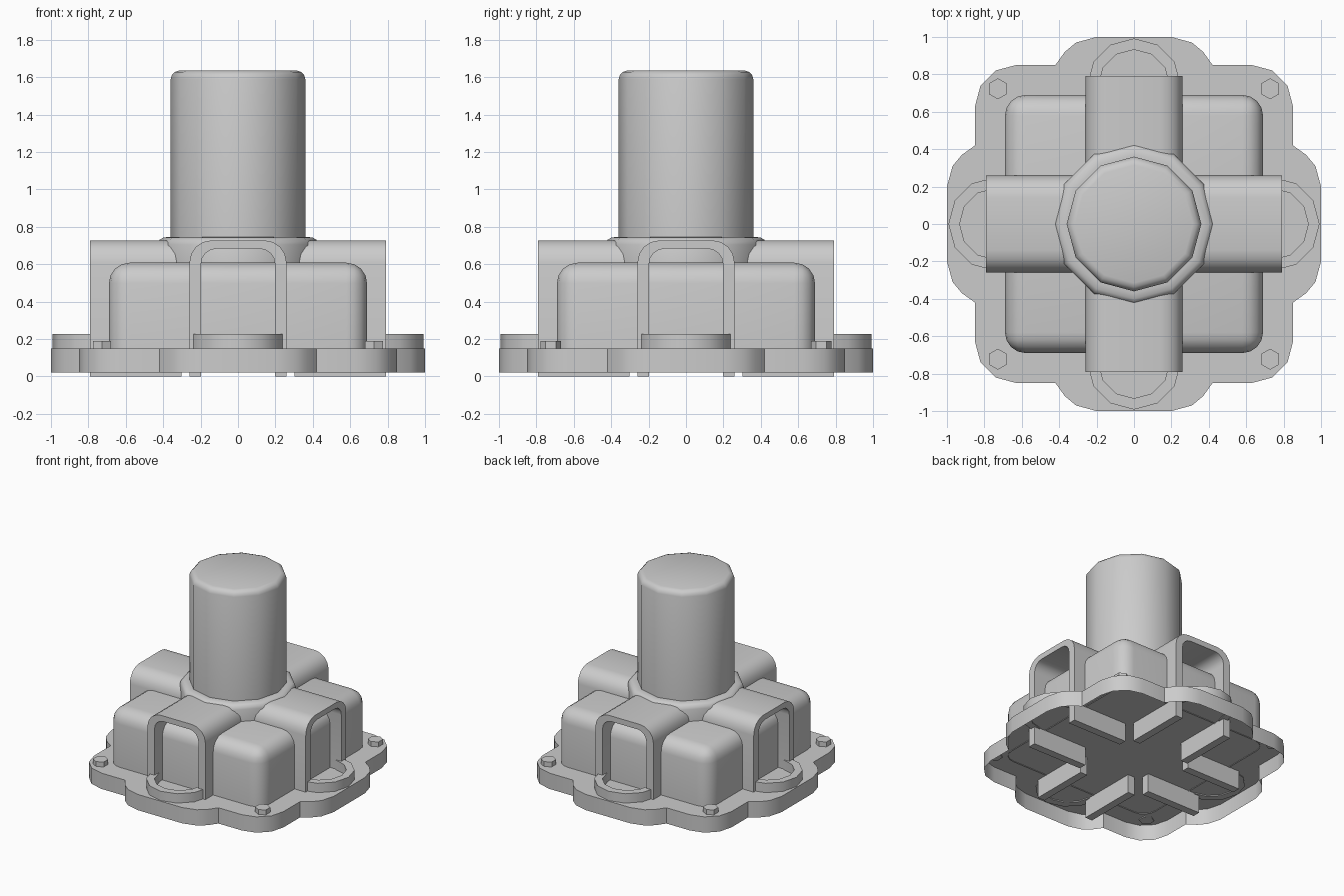
import bpy, bmesh, math
from mathutils import Matrix, Vector

if "Cube" in bpy.data.objects:
    bpy.data.objects.remove(bpy.data.objects["Cube"])


def finish(bm, name, angle=40, flip_fix=True):
    if flip_fix:
        bmesh.ops.recalc_face_normals(bm, faces=bm.faces)
    me = bpy.data.meshes.new(name)
    bm.to_mesh(me)
    bm.free()
    ob = bpy.data.objects.new(name, me)
    bpy.context.collection.objects.link(ob)
    bpy.ops.object.select_all(action='DESELECT')
    ob.select_set(True)
    bpy.context.view_layer.objects.active = ob
    bpy.ops.object.shade_smooth_by_angle(angle=math.radians(angle))
    return ob


def lathe(name, profile, sides=12):
    """Revolve (radius, z) points around z, capping the top ring."""
    bm = bmesh.new()
    rings = [[bm.verts.new((r * math.cos(2 * math.pi * i / sides),
                            r * math.sin(2 * math.pi * i / sides), z))
              for i in range(sides)] for r, z in profile]
    for a, b in zip(rings, rings[1:]):
        for i in range(sides):
            j = (i + 1) % sides
            bm.faces.new((a[i], a[j], b[j], b[i]))
    bm.faces.new(rings[-1])
    bm.faces.new(rings[0][::-1])
    return finish(bm, name)


def arc(cx, cz, r, a0, a1, n):
    return [(cx + r * math.cos(math.radians(a0 + (a1 - a0) * i / n)),
             cz + r * math.sin(math.radians(a0 + (a1 - a0) * i / n))) for i in range(n + 1)]


# Flange: lobed plate, top and skirt only, open underneath
quarter = [(1.0, 0.2), (0.97, 0.31), (0.92, 0.37), (0.85, 0.42)]
quarter += arc(0.63, 0.63, 0.22, 0, 90, 3)
quarter += [(0.42, 0.85), (0.37, 0.92), (0.31, 0.97), (0.2, 1.0)]
bm = bmesh.new()
outline = []
for k in range(4):
    rot = Matrix.Rotation(k * math.pi / 2, 3, 'Z')
    outline += [rot @ Vector((x, y, 0.15)) for x, y in quarter]
top = [bm.verts.new(p) for p in outline]
low = [bm.verts.new((p.x, p.y, 0.022)) for p in outline]
bm.faces.new(top)
for i in range(len(top)):
    j = (i + 1) % len(top)
    bm.faces.new((low[i], low[j], top[j], top[i]))
finish(bm, "flange", flip_fix=False)

# Main housing: box with rounded upper and vertical edges, open below
bm = bmesh.new()
bmesh.ops.create_cube(bm, size=1)
for v in bm.verts:
    v.co = Vector((v.co.x * 1.38, v.co.y * 1.38, 0.143 if v.co.z < 0 else 0.608))
edges = [e for e in bm.edges if max(v.co.z for v in e.verts) > 0.5]
bmesh.ops.bevel(bm, geom=edges, offset=0.11, segments=4, profile=0.5, affect='EDGES')
bm.normal_update()
bmesh.ops.delete(bm, geom=[f for f in bm.faces if f.normal.z < -0.9], context='FACES')
finish(bm, "housing", flip_fix=False)


# Arches: U-shaped sleeves on the four sides
def arch_side(hw, h, r):
    right = [(hw, 0.0)] + arc(hw - r, h - r, r, 0, 90, 4)
    return right + [(-x, z) for x, z in reversed(right)]


outer = arch_side(0.26, 0.728, 0.12)
inner = arch_side(0.197, 0.683, 0.08)
for k, side in enumerate(("right", "back", "left", "front")):
    bm = bmesh.new()
    loops = [[bm.verts.new((x, y, z)) for y, z in pts]
             for pts in (outer, inner) for x in (0.79, 0.302)]
    oe, oi, ie, ii = loops
    for a, b in ((oe, oi), (oi, ii), (ii, ie), (ie, oe)):
        for i in range(len(a) - 1):
            bm.faces.new((a[i], a[i + 1], b[i + 1], b[i]))
    for n in (0, -1):
        bm.faces.new((oe[n], oi[n], ii[n], ie[n]))
    bm.transform(Matrix.Rotation(k * math.pi / 2, 4, 'Z'))
    finish(bm, side + "_arch")

    # Raised half-ring on each flange lobe
    bm = bmesh.new()
    ring = [[bm.verts.new((0.742 + r * math.cos(math.radians(t)),
                           r * math.sin(math.radians(t)), z))
             for t in range(-90, 91, 30)]
            for r, z in ((0.25, 0.143), (0.25, 0.226), (0.19, 0.226), (0.19, 0.143))]
    for m in range(4):
        a, b = ring[m], ring[(m + 1) % 4]
        for i in range(6):
            bm.faces.new((a[i], a[i + 1], b[i + 1], b[i]))
    for n in (0, -1):
        bm.faces.new([r[n] for r in ring])
    bm.transform(Matrix.Rotation(k * math.pi / 2, 4, 'Z'))
    finish(bm, side + "_lobe_rim")

    # Hexagonal corner bolt
    bm = bmesh.new()
    bmesh.ops.create_cone(bm, cap_ends=True, segments=6, radius1=0.056, radius2=0.056, depth=0.048)
    bm.transform(Matrix.Rotation(math.pi / 6 if bm.verts[:][0].co.x ** 2 > 0.003 or
                                 abs(bm.verts[:][0].co.y) < 0.001 else 0, 4, 'Z'))
    sx, sy = ((1, 1), (-1, 1), (-1, -1), (1, -1))[k]
    bm.transform(Matrix.Translation((sx * 0.728, sy * 0.723, 0.166)))
    finish(bm, side + "_bolt", angle=20)

# Collar and tall cylinder, twelve-sided with softened top edges
lathe("collar", [(0.43, 0.58), (0.43, 0.705), (0.42, 0.73), (0.40, 0.742), (0.37, 0.746)])
lathe("cylinder", [(0.36, 0.7), (0.36, 1.59), (0.353, 1.612), (0.337, 1.628), (0.315, 1.635)])
